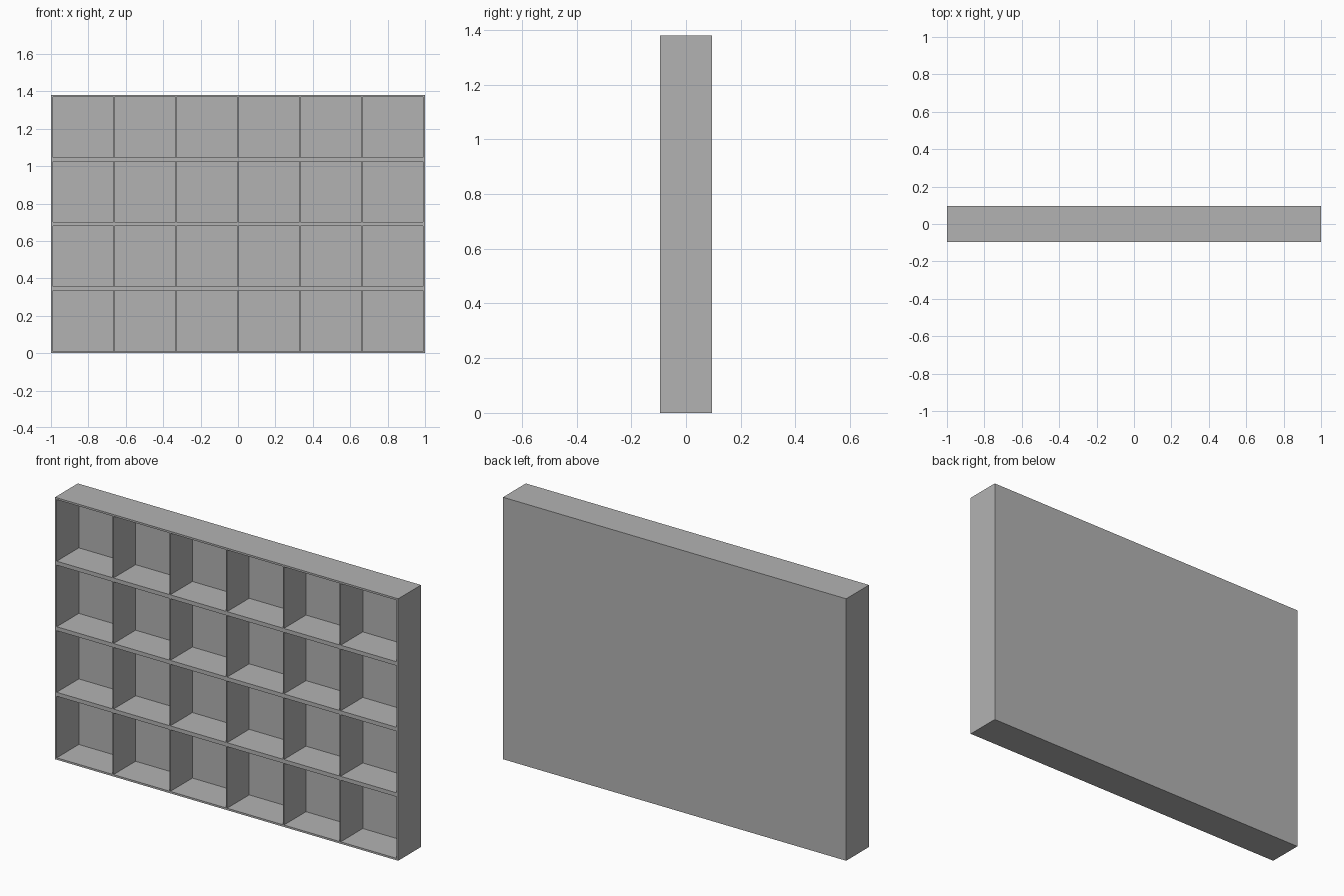
import bpy

cube = bpy.data.objects.get("Cube")
if cube:
    bpy.data.objects.remove(cube, do_unlink=True)

WIDTH, DEPTH, HEIGHT = 2.0, 0.19, 1.38
COLS, ROWS = 6, 4
WALL, SHELF, DIVIDER, BACK = 0.01, 0.021, 0.006, 0.006

grey = bpy.data.materials.new("plain grey")
grey.use_nodes = True
colour = (0.45, 0.45, 0.45, 1)
grey.diffuse_color = colour
grey.node_tree.nodes["Principled BSDF"].inputs["Base Color"].default_value = colour


def board(name, x, y, z):
    """Box filling the given (low, high) range on each axis."""
    bpy.ops.mesh.primitive_cube_add(size=1, location=[sum(r) / 2 for r in (x, y, z)])
    ob = bpy.context.object
    ob.name = name
    ob.scale = [r[1] - r[0] for r in (x, y, z)]
    bpy.ops.object.transform_apply(location=False, rotation=False, scale=True)
    ob.data.materials.append(grey)


hx, hy = WIDTH / 2, DEPTH / 2
inner_x = (-hx + WALL, hx - WALL)
inner_y = (-hy, hy - BACK)
cell_w = (WIDTH - 2 * WALL - (COLS - 1) * DIVIDER) / COLS
cell_h = (HEIGHT - 2 * WALL - (ROWS - 1) * SHELF) / ROWS

# Outer case
board("back_panel", inner_x, (hy - BACK, hy), (WALL, HEIGHT - WALL))
board("bottom_board", (-hx, hx), (-hy, hy), (0, WALL))
board("top_board", (-hx, hx), (-hy, hy), (HEIGHT - WALL, HEIGHT))
board("right_side", (-hx, -hx + WALL), (-hy, hy), (WALL, HEIGHT - WALL))
board("left_side", (hx - WALL, hx), (-hy, hy), (WALL, HEIGHT - WALL))

# Shelves, and the thin dividers standing on each row
for row in range(ROWS):
    z = WALL + row * (cell_h + SHELF)
    if row:
        board(f"shelf_{row}", inner_x, inner_y, (z - SHELF, z))
    for col in range(1, COLS):
        x = inner_x[0] + col * (cell_w + DIVIDER)
        board(f"divider_{row + 1}_{col}", (x - DIVIDER, x), inner_y, (z, z + cell_h))
